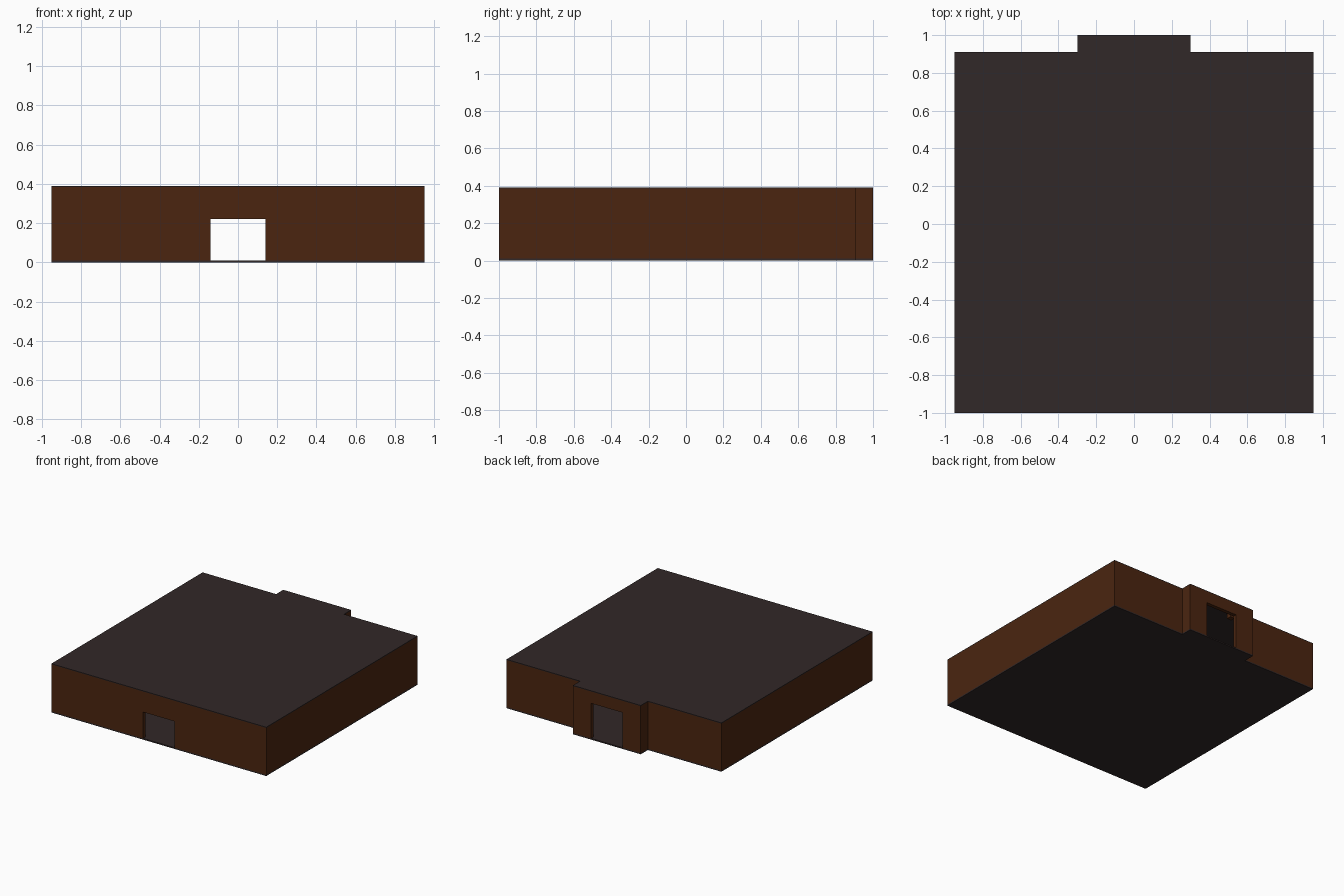
import bpy, bmesh

if "Cube" in bpy.data.objects:
    bpy.data.objects.remove(bpy.data.objects["Cube"])

T = 0.03                       # wall thickness
FLOOR, CEIL, TOP = 0.01, 0.384, 0.39


def material(name, rgb):
    m = bpy.data.materials.new(name)
    m.diffuse_color = (*rgb, 1)
    m.use_nodes = True
    m.node_tree.nodes["Principled BSDF"].inputs["Base Color"].default_value = m.diffuse_color
    return m


wood = material("dark brown wall", (0.070, 0.0185, 0.0050))
stone = material("charcoal slab", (0.031, 0.021, 0.021))


def outline(t):
    """Footprint with the rear porch, shrunk inward by t."""
    half = [(0.95 - t, -1 + t), (0.95 - t, 0.91 - t), (0.30 - t, 0.91 - t), (0.30 - t, 1 - t)]
    return half + [(-x, y) for x, y in reversed(half)]


def rect(x0, x1, y0, y1):
    return [(x0, y0), (x1, y0), (x1, y1), (x0, y1)]


def prism(name, pts, z0, z1, mat):
    bm = bmesh.new()
    face = bm.faces.new([bm.verts.new((x, y, z0)) for x, y in pts])
    ext = bmesh.ops.extrude_face_region(bm, geom=[face])
    top = [v for v in ext["geom"] if isinstance(v, bmesh.types.BMVert)]
    bmesh.ops.translate(bm, verts=top, vec=(0, 0, z1 - z0))
    bmesh.ops.recalc_face_normals(bm, faces=bm.faces)
    me = bpy.data.meshes.new(name)
    bm.to_mesh(me)
    bm.free()
    me.materials.append(mat)
    ob = bpy.data.objects.new(name, me)
    bpy.context.collection.objects.link(ob)
    return ob


def cut(target, name, pts, z0, z1):
    cutter = prism(name, pts, z0, z1, wood)
    cutter.hide_render = True
    cutter.hide_viewport = True
    mod = target.modifiers.new(name, "BOOLEAN")
    mod.operation = "DIFFERENCE"
    mod.solver = "EXACT"
    mod.object = cutter


# Floor and roof slabs
prism("floor", outline(0), 0, FLOOR, stone)
prism("roof", outline(0), CEIL, TOP, stone)

# Hollow walls with a low front door and a taller porch door
walls = prism("walls", outline(0), FLOOR, CEIL, wood)
cut(walls, "room_cutter", outline(T), -0.1, 0.5)
cut(walls, "front_door_cutter", rect(-0.14, 0.14, -1.1, -0.9), -0.1, 0.22)
cut(walls, "back_door_cutter", rect(-0.14, 0.14, 0.93, 1.1), -0.1, 0.29)

# Small ceiling brackets inside the porch
for side, s in (("left", -1), ("right", 1)):
    xs = sorted((s * 0.17, s * 0.21))
    prism(side + "_ceiling_bracket", rect(*xs, 0.86, 0.90), 0.33, CEIL, wood)
